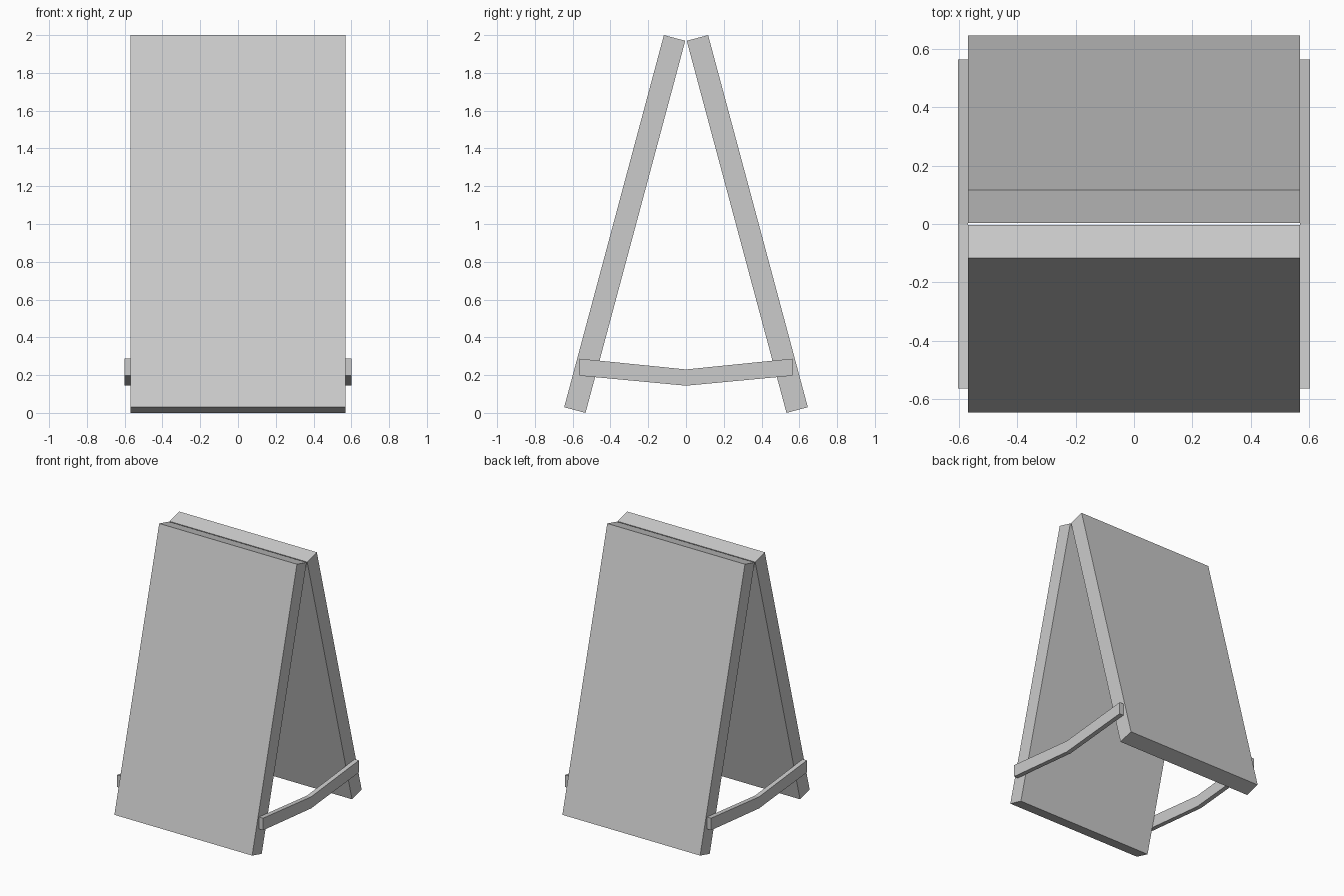
import bpy, bmesh

if "Cube" in bpy.data.objects:
    bpy.data.objects.remove(bpy.data.objects["Cube"])

def extrude_profile(name, pts, x0, x1):
    """Extrude a closed (y, z) profile along x."""
    bm = bmesh.new()
    face = bm.faces.new([bm.verts.new((x0, y, z)) for y, z in pts])
    ext = bmesh.ops.extrude_face_region(bm, geom=[face])
    verts = [v for v in ext["geom"] if isinstance(v, bmesh.types.BMVert)]
    bmesh.ops.translate(bm, verts=verts, vec=(x1 - x0, 0, 0))
    bmesh.ops.recalc_face_normals(bm, faces=bm.faces)
    mesh = bpy.data.meshes.new(name)
    bm.to_mesh(mesh)
    bm.free()
    obj = bpy.data.objects.new(name, mesh)
    bpy.context.collection.objects.link(obj)
    return obj

HALF_W = 0.568
STRAP_T = 0.034

# Two leaning boards, nearly touching at the top
board = [(0.532, 0.0), (0.645, 0.03), (0.117, 2.0), (0.004, 1.97)]
for name, s in (("front_board", -1), ("back_board", 1)):
    extrude_profile(name, [(s * y, z) for y, z in board], -HALF_W, HALF_W)

# Sagging straps joining the boards on each side
strap = [(-0.564, 0.197), (0, 0.144), (0.564, 0.197),
         (0.564, 0.287), (0, 0.23), (-0.564, 0.287)]
for name, s in (("left_strap", -1), ("right_strap", 1)):
    extrude_profile(name, strap, s * HALF_W, s * (HALF_W + STRAP_T))
